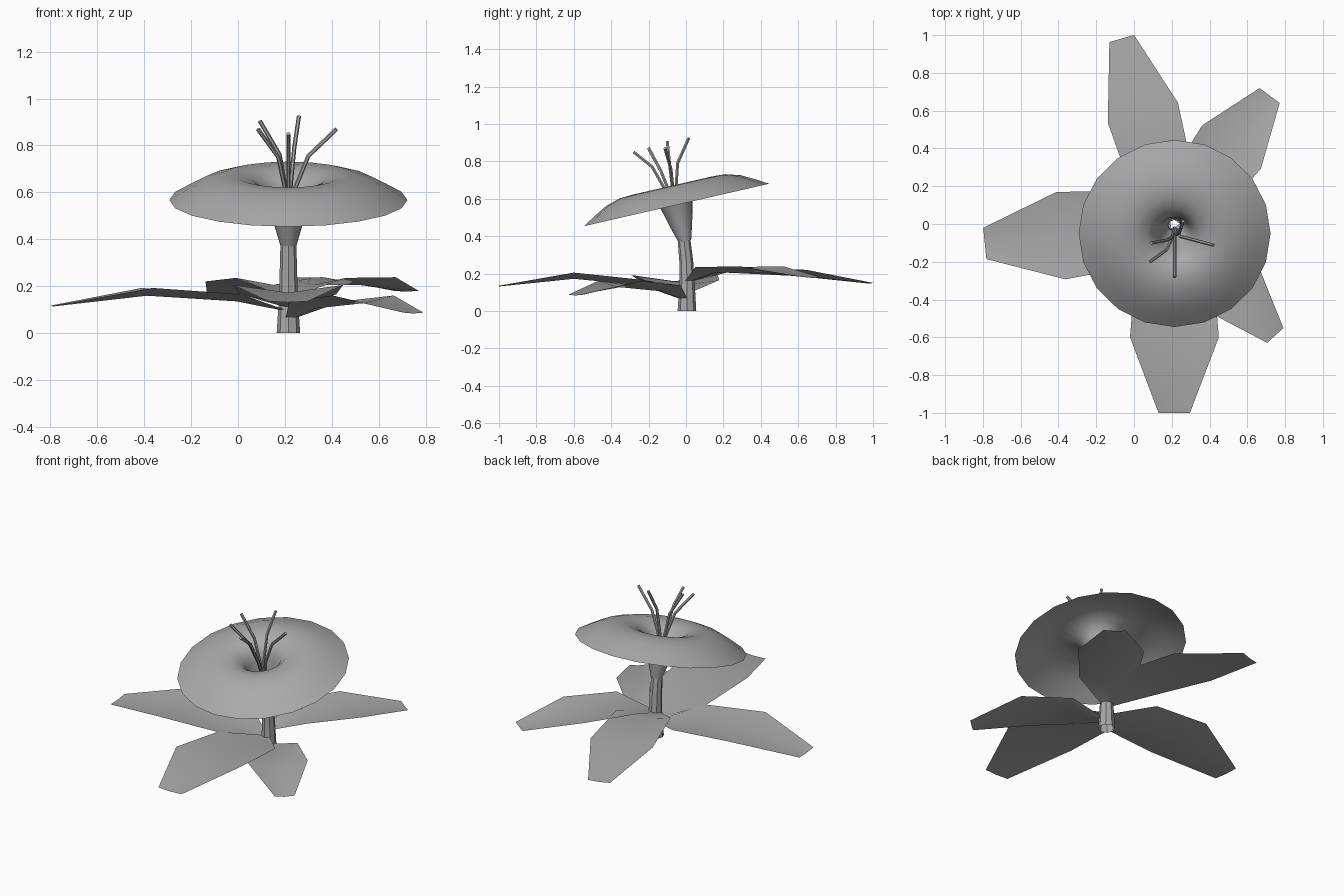
import bpy, bmesh, math
from mathutils import Vector, Matrix

cube = bpy.data.objects.get("Cube")
if cube:
    bpy.data.objects.remove(cube, do_unlink=True)

grey = bpy.data.materials.new("plain grey")
grey.use_nodes = True
COLOUR = (0.4, 0.4, 0.4, 1)
grey.diffuse_color = COLOUR
grey.node_tree.nodes["Principled BSDF"].inputs["Base Color"].default_value = COLOUR

STEM_X = 0.215


def finish(name, bm, angle=40):
    """Turn a bmesh into a smooth shaded object."""
    mesh = bpy.data.meshes.new(name)
    bm.to_mesh(mesh)
    bm.free()
    mesh.materials.append(grey)
    obj = bpy.data.objects.new(name, mesh)
    bpy.context.collection.objects.link(obj)
    bpy.ops.object.select_all(action='DESELECT')
    obj.select_set(True)
    bpy.context.view_layer.objects.active = obj
    bpy.ops.object.shade_smooth_by_angle(angle=math.radians(angle))
    return obj


def bridge(bm, rows, closed):
    """Join successive rows of vertices with quads."""
    for a, b in zip(rows, rows[1:]):
        n = len(a)
        for i in range(n if closed else n - 1):
            j = (i + 1) % n
            bm.faces.new((a[i], a[j], b[j], b[i]))


def ring(bm, centre, axis, radius, sides):
    turn = Vector((0, 0, 1)).rotation_difference(axis).to_matrix()
    return [bm.verts.new(centre + turn @ Vector((radius * math.cos(t), radius * math.sin(t), 0)))
            for t in (math.tau * i / sides for i in range(sides))]


def tube(name, points, radii, sides, cap):
    bm = bmesh.new()
    pts = [Vector(p) for p in points]
    rows = []
    for i, p in enumerate(pts):
        axis = (pts[min(i + 1, len(pts) - 1)] - pts[max(i - 1, 0)]).normalized()
        if i == 0 and cap is False:
            axis = Vector((0, 0, 1))
        rows.append(ring(bm, p, axis, radii[i], sides))
    bridge(bm, rows, True)
    if cap:
        bm.faces.new(rows[-1])
    return finish(name, bm)


# Stem, leaning slightly forward at the top
tube("stem", [(STEM_X, 0.005, 0), (STEM_X, 0.006, 0.16), (STEM_X, 0.001, 0.27), (STEM_X, -0.01, 0.375)],
     [0.05, 0.04, 0.037, 0.034], 8, False)

# Trumpet bloom: lathed profile (radius, height), tilted to the front
PROFILE = [(0.034, -0.2), (0.06, -0.11), (0.088, 0), (0.108, 0.045), (0.15, 0.085),
           (0.22, 0.106), (0.29, 0.102), (0.37, 0.078), (0.44, 0.04), (0.508, 0)]
tilt = Matrix.Rotation(math.radians(12.9), 3, 'X')
axis = tilt @ Vector((0, 0, 1))
bloom_centre = Vector((STEM_X, -0.05, 0.567))
bm = bmesh.new()
bridge(bm, [ring(bm, bloom_centre + axis * h, axis, r, 20) for r, h in PROFILE], True)
finish("bloom", bm, 60)

# Stamens: bent rods fanning out of the throat (bend, tip)
STAMENS = [((0.178, -0.085, 0.76), (0.093, -0.1, 0.905)),
           ((0.172, -0.135, 0.75), (0.085, -0.2, 0.87)),
           ((0.215, -0.18, 0.77), (0.215, -0.28, 0.85)),
           ((0.24, -0.045, 0.79), (0.26, 0.015, 0.925)),
           ((0.3, -0.08, 0.755), (0.42, -0.112, 0.87))]
root = (STEM_X, -0.02, 0.42)
for i, (bend, tip) in enumerate(STAMENS):
    neck = (STEM_X + (bend[0] - STEM_X) * 0.35, -0.06 + (bend[1] + 0.06) * 0.3, 0.62)
    tube(f"stamen_{i + 1}", [root, neck, bend, tip], [0.009] * 4, 6, True)


def leaf(name, tip, half, tip_half, heights):
    """Cupped blade from the stem to the tip; heights are those of its edges."""
    direction = Vector((tip[0] - STEM_X, tip[1], 0))
    side = Vector((-direction.y, direction.x, 0)).normalized()
    bm = bmesh.new()
    stations = zip((0.02, 0.22, 0.6, 1), (0.03, half * 0.87, half, tip_half),
                   heights, (0.005, 0.03, 0.033, 0.004))
    rows = []
    for along, width, z, dip in stations:
        mid = Vector((STEM_X, 0, z)) + direction * along
        rows.append([bm.verts.new(mid + side * width * s - Vector((0, 0, dip * (1 - abs(s)))))
                     for s in (1, 0, -1)])
    bridge(bm, rows, False)
    bmesh.ops.recalc_face_normals(bm, faces=bm.faces)
    if sum(f.normal.z for f in bm.faces) < 0:
        bmesh.ops.reverse_faces(bm, faces=bm.faces)
    finish(name, bm)


# Leaves around the stem
leaf("front_leaf", (0.213, -1.0), 0.235, 0.083, (0.115, 0.165, 0.205, 0.135))
leaf("right_leaf", (-0.79, -0.103), 0.232, 0.083, (0.1, 0.165, 0.192, 0.117))
leaf("back_leaf", (-0.065, 0.982), 0.193, 0.068, (0.16, 0.235, 0.22, 0.15))
leaf("back_left_leaf", (0.718, 0.68), 0.193, 0.066, (0.16, 0.235, 0.238, 0.18))
leaf("front_left_leaf", (0.748, -0.59), 0.175, 0.058, (0.065, 0.135, 0.16, 0.087))
